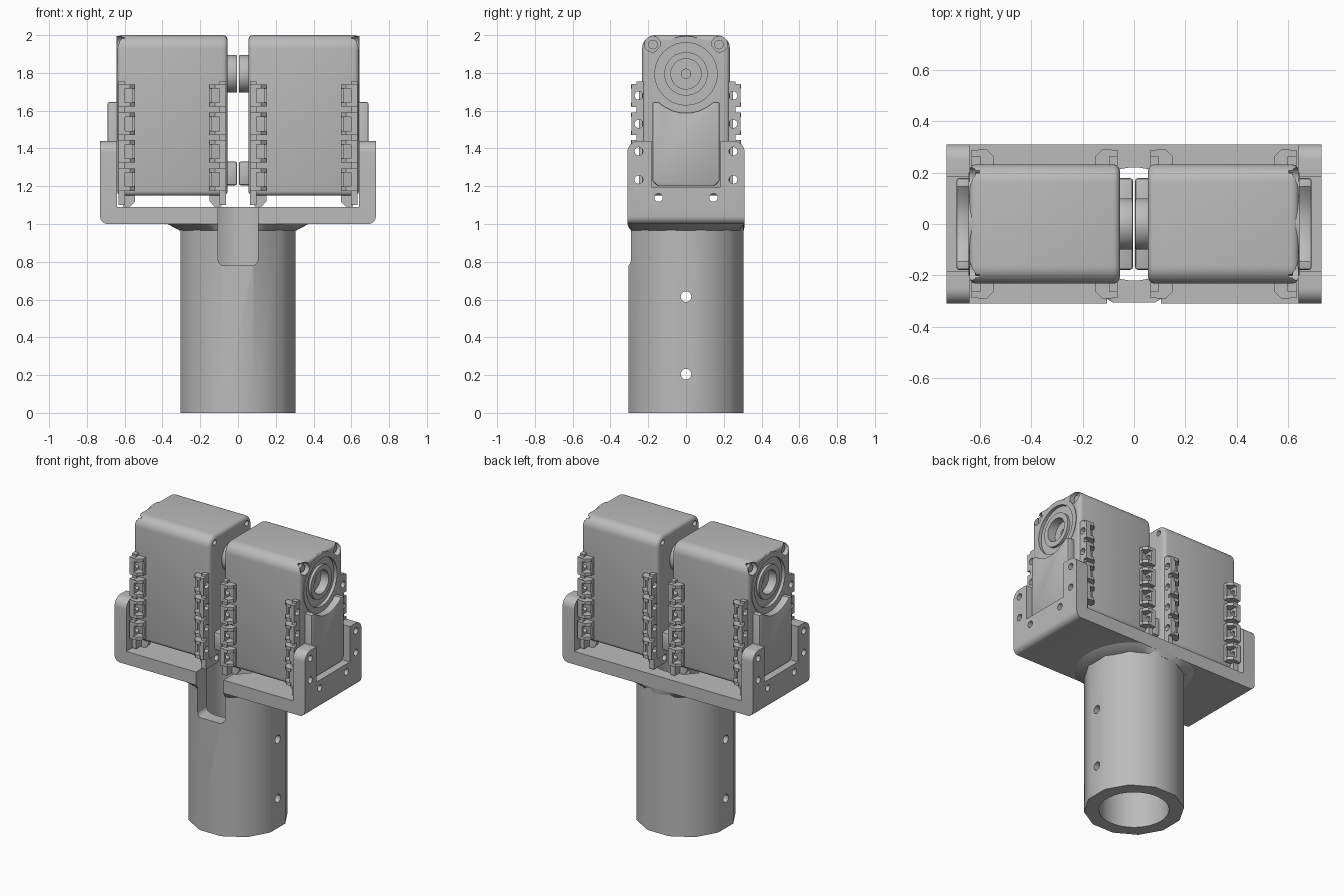
import bpy, bmesh
from math import sin, cos, pi, radians, sqrt

if "Cube" in bpy.data.objects:
    bpy.data.objects.remove(bpy.data.objects["Cube"])

# One plain grey material for everything
grey = bpy.data.materials.new("plain_grey")
grey.use_nodes = True
grey.diffuse_color = (0.5, 0.5, 0.5, 1)
grey.node_tree.nodes["Principled BSDF"].inputs["Base Color"].default_value = (0.5, 0.5, 0.5, 1)
parts = []


def arc(cx, cy, r, a0, a1, n=8):
    return [(cx + r * cos(radians(a0 + (a1 - a0) * i / n)),
             cy + r * sin(radians(a0 + (a1 - a0) * i / n))) for i in range(n + 1)]


def circle(cx, cy, r, n=40, turn=0):
    return arc(cx, cy, r, turn, turn + 360, n)[:-1]


def rect(u0, u1, v0, v1):
    return [(u0, v0), (u1, v0), (u1, v1), (u0, v1)]


def prism(name, pts, axis, a, b):
    """Extrude a 2D outline along an axis from a to b."""
    def place(u, v, w):
        return {"x": (w, u, v), "y": (u, w, v), "z": (u, v, w)}[axis]
    bm = bmesh.new()
    low = [bm.verts.new(place(u, v, a)) for u, v in pts]
    high = [bm.verts.new(place(u, v, b)) for u, v in pts]
    bm.faces.new(low)
    bm.faces.new(high)
    for i in range(len(pts)):
        j = (i + 1) % len(pts)
        bm.faces.new((low[i], low[j], high[j], high[i]))
    bmesh.ops.recalc_face_normals(bm, faces=bm.faces)
    me = bpy.data.meshes.new(name)
    bm.to_mesh(me)
    bm.free()
    me.materials.append(grey)
    ob = bpy.data.objects.new(name, me)
    bpy.context.collection.objects.link(ob)
    parts.append(ob)
    return ob


def apply(ob, kind, **settings):
    mod = ob.modifiers.new(kind.lower(), kind)
    for key, value in settings.items():
        setattr(mod, key, value)
    bpy.context.view_layer.objects.active = ob
    bpy.ops.object.modifier_apply(modifier=mod.name)


def cut(ob, *cutters):
    for c in cutters:
        apply(ob, "BOOLEAN", operation="DIFFERENCE", solver="EXACT", object=c)
        parts.remove(c)
        bpy.data.objects.remove(c)
    return ob


def rod(y, z, r, a=-1, b=1):
    return prism("rod", circle(y, z, r), "x", a, b)


def bevel(ob, width, segments=3):
    apply(ob, "BEVEL", width=width, segments=segments, limit_method="ANGLE", angle_limit=radians(40))
    return ob


def mirror(ob, x=True, y=False):
    apply(ob, "MIRROR", use_axis=(x, y, False), use_mirror_merge=False)
    return ob


def bore():
    return prism("bore", circle(0, 0, 0.22, 64), "z", -0.1, 1.3)


def notch():
    outline = [(0.105, 1.3)] + arc(0.075, 0.81, 0.03, 0, -90, 5) + arc(-0.075, 0.81, 0.03, -90, -180, 5)
    return prism("notch", outline + [(-0.105, 1.3)], "y", -0.5, -0.15)


EAR_Z = (1.235, 1.385, 1.53, 1.68)

# Hollow post with cross holes and front slot
post = prism("post", circle(0, 0, 0.316, 12, 15), "z", 0, 1.0)
cut(post, bore(), notch(), rod(0, 0.205, 0.028), rod(0, 0.615, 0.028))

# Flared collar under the bracket, trimmed to the bracket depth
collar = prism("collar", circle(0, 0, 0.375, 48), "z", 0.965, 1.001)
for v in collar.data.vertices:
    if v.co.z < 0.98:
        v.co.x *= 0.82
        v.co.y *= 0.82
    v.co.y = max(-0.31, min(0.31, v.co.y))
cut(collar, bore(), notch())

# U-shaped bracket
outline = (arc(-0.69, 1.04, 0.04, 180, 270, 5) + arc(0.69, 1.04, 0.04, 270, 360, 5)
           + [(0.73, 1.44), (0.64, 1.44), (0.64, 1.09), (-0.64, 1.09), (-0.64, 1.44), (-0.73, 1.44)])
bracket = prism("bracket", outline, "y", -0.31, 0.31)
cut(bracket, bore(), notch(), prism("arm_gap", rect(-0.183, 0.183, 1.195, 1.6), "x", -1, 1))
for s in (-1, 1):
    corner = [(s * 0.33, 1.46), (s * 0.33, 1.38)]
    corner += [(s * y, z) for y, z in arc(0.25, 1.38, 0.06, 0, 90)] + [(s * 0.25, 1.46)]
    cut(bracket, prism("corner", corner, "x", -1, 1), rod(s * 0.145, 1.14, 0.022),
        rod(s * 0.25, EAR_Z[0], 0.022), rod(s * 0.25, EAR_Z[1], 0.022))

# Servo case with rounded top, horn recess and corner screw notches
HUB = 1.795
outline = ([(-0.232, 1.15), (0.232, 1.15)] + arc(0.162, 1.93, 0.07, 0, 90)
           + arc(-0.162, 1.93, 0.07, 90, 180))
case = bevel(prism("servo_case", outline, "x", 0.055, 0.64), 0.025)
groove = cut(rod(0, HUB, 0.165, 0.622, 0.7), rod(0, HUB, 0.115, 0.6, 0.72))
cut(case, groove, rod(0, HUB, 0.08, 0.58, 0.7), rod(0, HUB, 0.025, 0.4, 0.7))
for s in (-1, 1):
    cut(case, rod(s * 0.178, 1.953, 0.042, 0.6, 0.7), rod(s * 0.175, 1.95, 0.018, 0, 0.08))
mirror(case)
mirror(rod(0.175, 1.95, 0.025, 0.59, 0.618), y=True).name = "corner_screw"

# Raised rim around the horn
rim = cut(rod(0, HUB, 0.2, 0.63, 0.644), rod(0, HUB, 0.165, 0.6, 0.7))
rim.name = "horn_rim"
mirror(rim)

# Outer cover panel, hollowed on top around the horn
outline = [(-0.15, 1.2), (0.15, 1.2), (0.178, 1.228), (0.178, 1.645), (0.145, 1.645)]
outline += [(y, HUB - sqrt(0.207 ** 2 - y * y)) for y in (0.11, 0.07, 0.03, -0.03, -0.07, -0.11)]
outline += [(-0.145, 1.645), (-0.178, 1.645), (-0.178, 1.228)]
mirror(bevel(prism("cover_panel", outline, "x", 0.63, 0.69), 0.008, 2))

# Inner hub and inner panel facing the other servo
hub = bevel(rod(0, HUB, 0.1, 0.004, 0.07), 0.008, 2)
hub.name = "inner_hub"
mirror(hub)
mirror(bevel(prism("inner_panel", rect(-0.178, 0.178, 1.205, 1.33), "x", 0.004, 0.07), 0.01, 2))

# Mounting ears on both ends of each servo
MID = 0.3475
for e, end in ((-1, "inner"), (1, "outer")):
    x0, x1 = MID + e * 0.25, MID + e * 0.284
    # Stepped side flange with screw holes
    outline = [(0.2, 1.1), (0.262, 1.1)]
    for z in EAR_Z:
        outline += [(0.262, z - 0.06), (0.288, z - 0.06), (0.288, z + 0.06), (0.262, z + 0.06)]
    outline += [(0.262, 1.755), (0.2, 1.755)]
    flange = prism(end + "_side_flange", outline, "x", x0, x1)
    cut(flange, *[rod(0.25, z, 0.022) for z in EAR_Z])
    mirror(flange, y=True)
    # Chamfered ribs either side of each hole, with a nut seat between them
    plan = [(MID + e * dx, y) for dx, y in
            ((0.197, 0.21), (0.197, 0.262), (0.225, 0.29), (0.26, 0.29), (0.26, 0.21))]
    for z in EAR_Z:
        for s in (-1, 1):
            c = z + s * 0.048
            mirror(prism(end + "_side_rib", plan, "z", c - 0.011, c + 0.011), y=True)
        a, b = sorted((MID + e * 0.197, MID + e * 0.21))
        mirror(prism(end + "_nut_stop", rect(a, b, 0.21, 0.25), "z", z - 0.04, z + 0.04), y=True)
    # Bottom flange and ribs
    low = prism(end + "_bottom_flange", rect(-0.215, 0.215, 1.1, 1.17), "x", x0, x1)
    cut(low, rod(0.145, 1.14, 0.022), rod(-0.145, 1.14, 0.022))
    mirror(low)
    plan = [(MID + e * dx, z) for dx, z in
            ((0.197, 1.17), (0.197, 1.12), (0.222, 1.093), (0.26, 1.093), (0.26, 1.17))]
    for c in (0.097, 0.193):
        mirror(prism(end + "_bottom_rib", plan, "y", c - 0.011, c + 0.011), y=True)

# Smooth curved walls, keep hard edges
for ob in bpy.context.view_layer.objects:
    ob.select_set(ob in parts)
bpy.context.view_layer.objects.active = parts[0]
bpy.ops.object.shade_smooth_by_angle(angle=radians(32))
